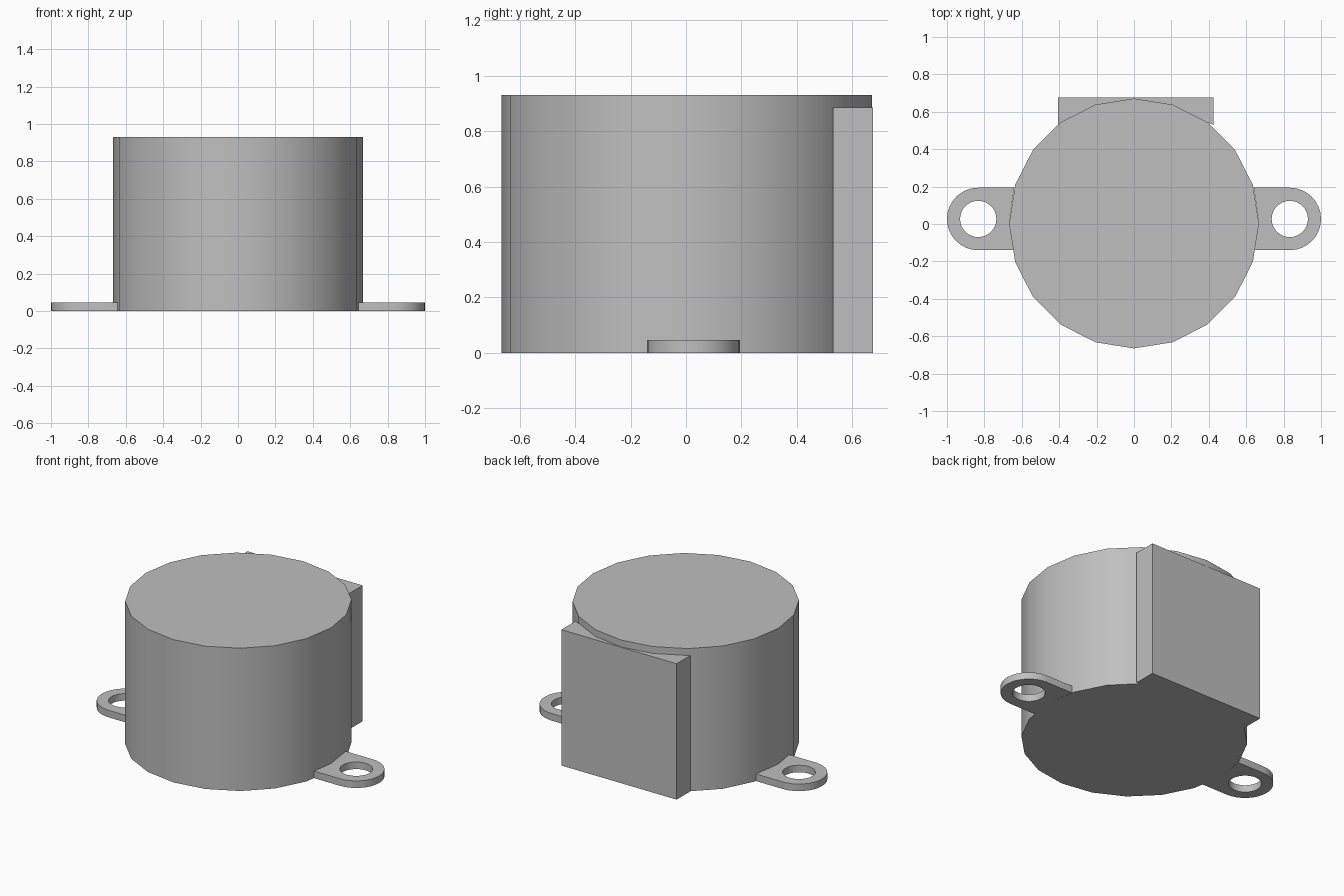
import bpy
import bmesh
from math import cos, sin, pi, radians

cube = bpy.data.objects.get("Cube")
if cube:
    bpy.data.objects.remove(cube, do_unlink=True)

SIDES, RADIUS, HEIGHT, CENTRE_Y = 20, 0.668, 0.93, 0.003
TAB_Y, TAB_HALF, TAB_X, TAB_THICK = 0.027, 0.167, 0.833, 0.046

grey = bpy.data.materials.new("plain grey")
grey.use_nodes = True
colour = (0.52, 0.52, 0.52, 1)
grey.diffuse_color = colour
grey.node_tree.nodes["Principled BSDF"].inputs["Base Color"].default_value = colour


def arc(cx, cy, r, start, end, steps):
    """Points along an arc, angles in degrees, both ends included."""
    angles = [radians(start + (end - start) * i / steps) for i in range(steps + 1)]
    return [(cx + r * cos(a), cy + r * sin(a)) for a in angles]


def prism(name, outline, bottom, top):
    """Extrude a flat outline between two heights."""
    bm = bmesh.new()
    base = bm.faces.new([bm.verts.new((x, y, bottom)) for x, y in outline])
    side = bmesh.ops.extrude_face_region(bm, geom=[base], use_keep_orig=True)
    moved = [v for v in side["geom"] if isinstance(v, bmesh.types.BMVert)]
    bmesh.ops.translate(bm, verts=moved, vec=(0, 0, top - bottom))
    bmesh.ops.recalc_face_normals(bm, faces=bm.faces)
    mesh = bpy.data.meshes.new(name)
    bm.to_mesh(mesh)
    bm.free()
    mesh.materials.append(grey)
    obj = bpy.data.objects.new(name, mesh)
    bpy.context.collection.objects.link(obj)
    return obj


def select_only(obj):
    bpy.ops.object.select_all(action="DESELECT")
    obj.select_set(True)
    bpy.context.view_layer.objects.active = obj


def smooth(obj):
    select_only(obj)
    bpy.ops.object.shade_smooth_by_angle(angle=radians(30))


# Round motor can
body = prism("round_body", arc(0, CENTRE_Y, RADIUS, 0, 360, SIDES)[:-1], 0, HEIGHT)
smooth(body)

# Rear terminal block, hollowed to fit against the can
seat = arc(0, CENTRE_Y, RADIUS, 126, 54, 4)
block = [(0.425, 0.53), (0.425, 0.675), (-0.405, 0.675), (-0.405, 0.53)]
prism("rear_block", block + seat, 0, 0.885)

# Mounting ears with screw holes, one on each side
for name, side in (("left_ear", 1), ("right_ear", -1)):
    inner = [(0.64, TAB_Y + TAB_HALF), (RADIUS, CENTRE_Y), (0.645, TAB_Y - TAB_HALF)]
    outline = inner + arc(TAB_X, TAB_Y, TAB_HALF, -90, 90, 16)
    ear = prism(name, [(side * x, y) for x, y in outline], 0, TAB_THICK)
    hole = arc(side * TAB_X, TAB_Y, 0.097, 0, 360, 32)[:-1]
    cutter = prism("hole_cutter", hole, -0.1, 0.1)
    cutter.hide_render = True
    cut = ear.modifiers.new("screw_hole", "BOOLEAN")
    cut.operation, cut.object = "DIFFERENCE", cutter
    select_only(ear)
    bpy.ops.object.modifier_apply(modifier=cut.name)
    bpy.data.objects.remove(cutter, do_unlink=True)
    smooth(ear)
